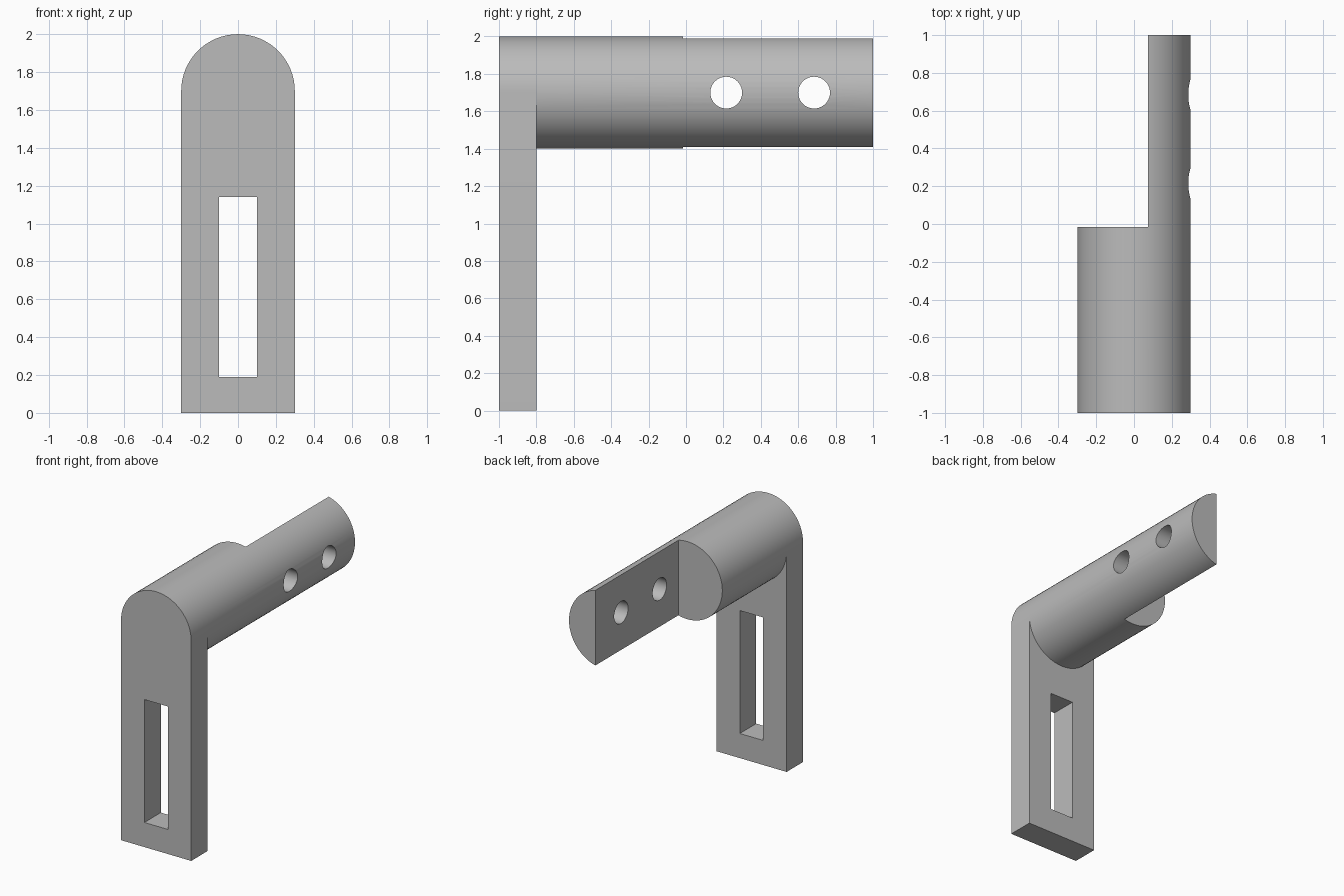
import bpy, bmesh
from math import cos, sin, pi
from mathutils import Matrix

cube = bpy.data.objects.get("Cube")
if cube:
    bpy.data.objects.remove(cube, do_unlink=True)

RADIUS, AXIS_Z, SEGMENTS = 0.3, 1.7, 64
FRONT, PLATE_BACK, STEP, BACK = -1.0, -0.8, -0.015, 1.0

grey = bpy.data.materials.new("plain grey")
grey.use_nodes = True
colour = (0.5, 0.5, 0.5, 1)
grey.diffuse_color = colour
grey.node_tree.nodes["Principled BSDF"].inputs["Base Color"].default_value = colour


def make_object(name, bm):
    bmesh.ops.recalc_face_normals(bm, faces=bm.faces)
    mesh = bpy.data.meshes.new(name)
    bm.to_mesh(mesh)
    bm.free()
    mesh.materials.append(grey)
    obj = bpy.data.objects.new(name, mesh)
    bpy.context.collection.objects.link(obj)
    return obj


def extrude_profile(name, points, y0, y1):
    """Extrude an x-z outline along y."""
    bm = bmesh.new()
    face = bm.faces.new([bm.verts.new((x, y0, z)) for x, z in points])
    ext = bmesh.ops.extrude_face_region(bm, geom=[face])["geom"]
    verts = [v for v in ext if isinstance(v, bmesh.types.BMVert)]
    bmesh.ops.translate(bm, verts=verts, vec=(0, y1 - y0, 0))
    return make_object(name, bm)


def box(name, x0, x1, y0, y1, z0, z1):
    return extrude_profile(name, [(x0, z0), (x1, z0), (x1, z1), (x0, z1)], y0, y1)


def arc(start, end, steps):
    angles = [start + (end - start) * i / steps for i in range(steps + 1)]
    return [(RADIUS * cos(a), AXIS_Z + RADIUS * sin(a)) for a in angles]


def cut(obj, cutter):
    """Subtract the cutter, then discard it."""
    mod = obj.modifiers.new("cut", "BOOLEAN")
    mod.operation, mod.solver, mod.object = "DIFFERENCE", "EXACT", cutter
    bpy.context.view_layer.objects.active = obj
    bpy.ops.object.modifier_apply(modifier=mod.name)
    bpy.data.objects.remove(cutter, do_unlink=True)


# Upright plate with rounded top and a long slot
outline = [(-RADIUS, 0), (RADIUS, 0)] + arc(0, pi, SEGMENTS // 2)
plate = extrude_profile("upright_plate", outline, FRONT, PLATE_BACK)
cut(plate, box("slot_cutter", -0.1, 0.1, -1.2, -0.6, 0.19, 1.14))

# Round arm, its back half cut down to a flat tongue
arm = extrude_profile("round_arm", arc(0, 2 * pi, SEGMENTS)[:-1], PLATE_BACK, BACK)
cut(arm, box("flat_cutter", -0.5, 0.075, STEP, 1.2, 1.2, 2.2))

# Two cross holes through the tongue
for y in (0.215, 0.685):
    bm = bmesh.new()
    place = Matrix.Translation((0.2, y, AXIS_Z)) @ Matrix.Rotation(pi / 2, 4, "Y")
    bmesh.ops.create_cone(bm, cap_ends=True, segments=40, radius1=0.085,
                          radius2=0.085, depth=0.6, matrix=place)
    cut(arm, make_object("hole_cutter", bm))

# Smooth curves, sharp edges
bpy.ops.object.select_all(action="DESELECT")
for obj in (plate, arm):
    obj.select_set(True)
    bpy.context.view_layer.objects.active = obj
bpy.ops.object.shade_smooth_by_angle(angle=pi / 6)
